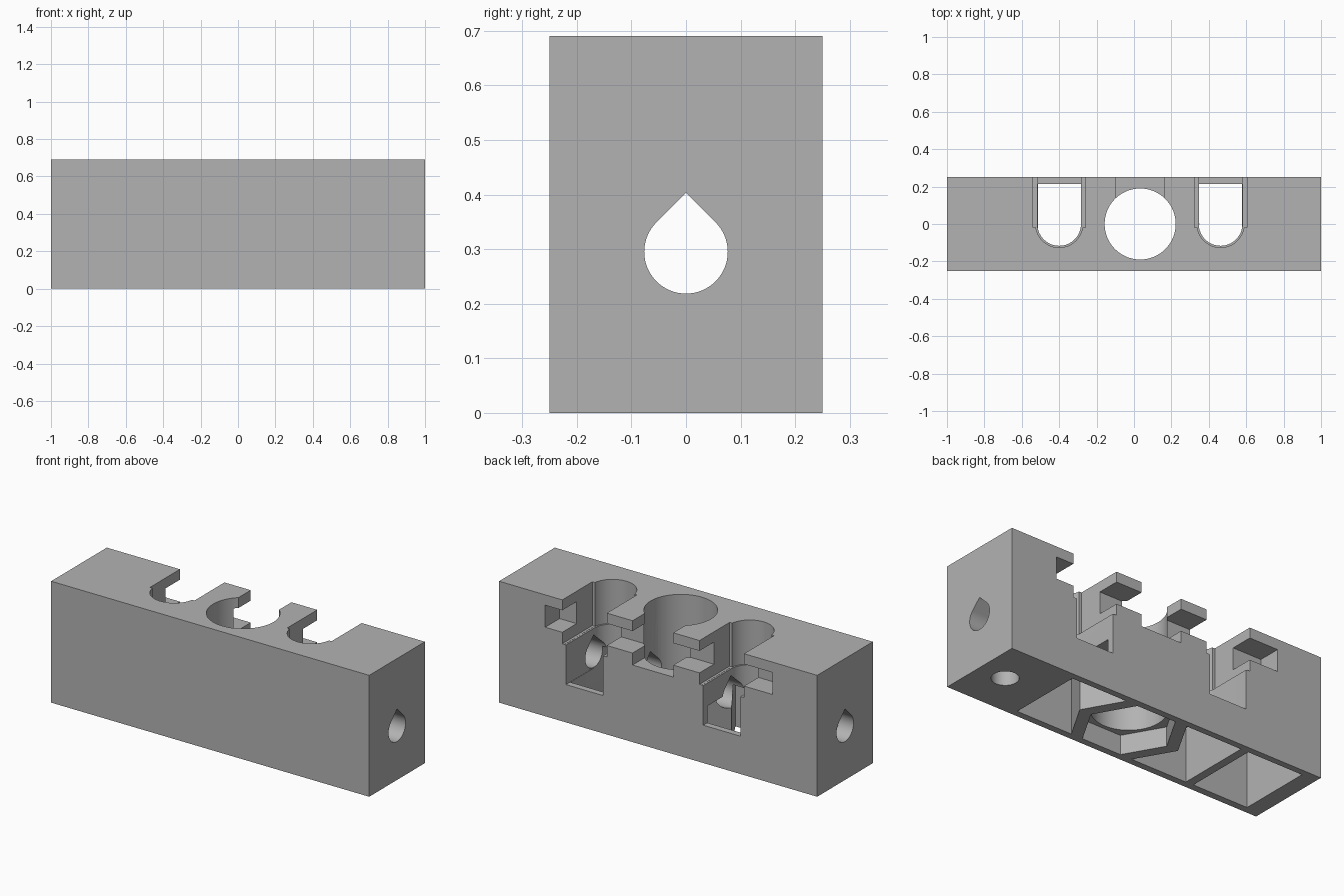
import bpy, bmesh, math

if "Cube" in bpy.data.objects:
    bpy.data.objects.remove(bpy.data.objects["Cube"], do_unlink=True)

grey = bpy.data.materials.new("plain grey")
grey.use_nodes = True
grey.diffuse_color = (0.45, 0.45, 0.45, 1)
grey.node_tree.nodes["Principled BSDF"].inputs["Base Color"].default_value = (0.45, 0.45, 0.45, 1)

HALF_Y, HEIGHT = 0.25, 0.69
MID = 0.033                 # x of the central hole
SLOTS = (-0.40, 0.463)      # x of the two U slots
OUT = 0.4                   # overshoot past the back face


def prism(name, outline, low, high, axis="z"):
    """Extrude a 2D outline along z, or along x with the outline in (y, z)."""
    bm = bmesh.new()
    place = (lambda p, h: (p[0], p[1], h)) if axis == "z" else (lambda p, h: (h, p[0], p[1]))
    face = bm.faces.new([bm.verts.new(place(p, low)) for p in outline])
    top = bmesh.ops.extrude_face_region(bm, geom=[face])
    shift = (0, 0, high - low) if axis == "z" else (high - low, 0, 0)
    moved = [v for v in top["geom"] if isinstance(v, bmesh.types.BMVert)]
    bmesh.ops.translate(bm, verts=moved, vec=shift)
    bmesh.ops.recalc_face_normals(bm, faces=bm.faces)
    mesh = bpy.data.meshes.new(name)
    bm.to_mesh(mesh)
    bm.free()
    mesh.materials.append(grey)
    obj = bpy.data.objects.new(name, mesh)
    bpy.context.collection.objects.link(obj)
    return obj


def rect(x0, x1, y0, y1):
    return [(x0, y0), (x1, y0), (x1, y1), (x0, y1)]


def arc(cx, cy, r, start, end, n):
    angles = [math.radians(start + (end - start) * i / n) for i in range(n + 1)]
    return [(cx + r * math.cos(a), cy + r * math.sin(a)) for a in angles]


def u_shape(x, r):
    return arc(x, 0, r, 180, 360, 32) + [(x + r, OUT), (x - r, OUT)]


body = prism("body_block", rect(-1, 1, -HALF_Y, HALF_Y), 0, HEIGHT)


def cut(name, outline, low, high, axis="z"):
    cutter = prism(name, outline, low, high, axis)
    cutter.hide_render = True
    mod = body.modifiers.new(name, "BOOLEAN")
    mod.operation = "DIFFERENCE"
    mod.solver = "EXACT"
    mod.object = cutter
    bpy.context.view_layer.objects.active = body
    bpy.ops.object.modifier_apply(modifier=mod.name)
    bpy.data.objects.remove(cutter, do_unlink=True)


# Central hole with hexagonal recess below and a notch to the back
cut("centre_hole", arc(MID, 0, 0.19, 0, 360, 64)[:-1], -0.1, 0.8)
cut("hex_recess", arc(MID, 0, 0.245, 0, 360, 6)[:-1], -0.1, 0.11)
cut("centre_notch", rect(MID - 0.128, MID + 0.128, 0.03, OUT), 0.438, 0.8)

# Hollow pockets in the underside, their inner walls following the hexagon
for side, far in ((1, 0.578), (-1, -0.513)):
    pocket = [(far, -0.212), (MID + side * 0.195, -0.212), (MID + side * 0.318, 0),
              (MID + side * 0.195, 0.214), (far, 0.214)]
    cut("underside_pocket", pocket, -0.1, 0.31)
cut("end_pocket", rect(-0.908, -0.56, -0.21, 0.214), -0.1, 0.315)

# U slots: narrow below, wider above
for x in SLOTS:
    cut("lower_slot", u_shape(x, 0.1165), 0.215, 0.8)
    cut("upper_slot", u_shape(x, 0.126), 0.44, 0.82)
    cut("slot_guides", rect(x - 0.14, x + 0.14, -0.02, OUT), 0.441, 0.84)

# Horizontal channel along the back, under the top lugs
cut("back_channel", rect(-0.72, 0.71, 0.121, OUT), 0.506, 0.631)

# Teardrop rod bore along x
bore = arc(0, 0.295, 0.0765, 135, 405, 48) + [(0, 0.403)]
cut("rod_bore", bore, -1.1, 1.1, "x")

# Round screw hole from below into the bore
cut("screw_hole", arc(0.835, 0, 0.07, 0, 360, 40)[:-1], -0.1, 0.29)

bpy.ops.object.select_all(action="DESELECT")
body.select_set(True)
bpy.context.view_layer.objects.active = body
bpy.ops.object.shade_smooth_by_angle(angle=math.radians(25))
